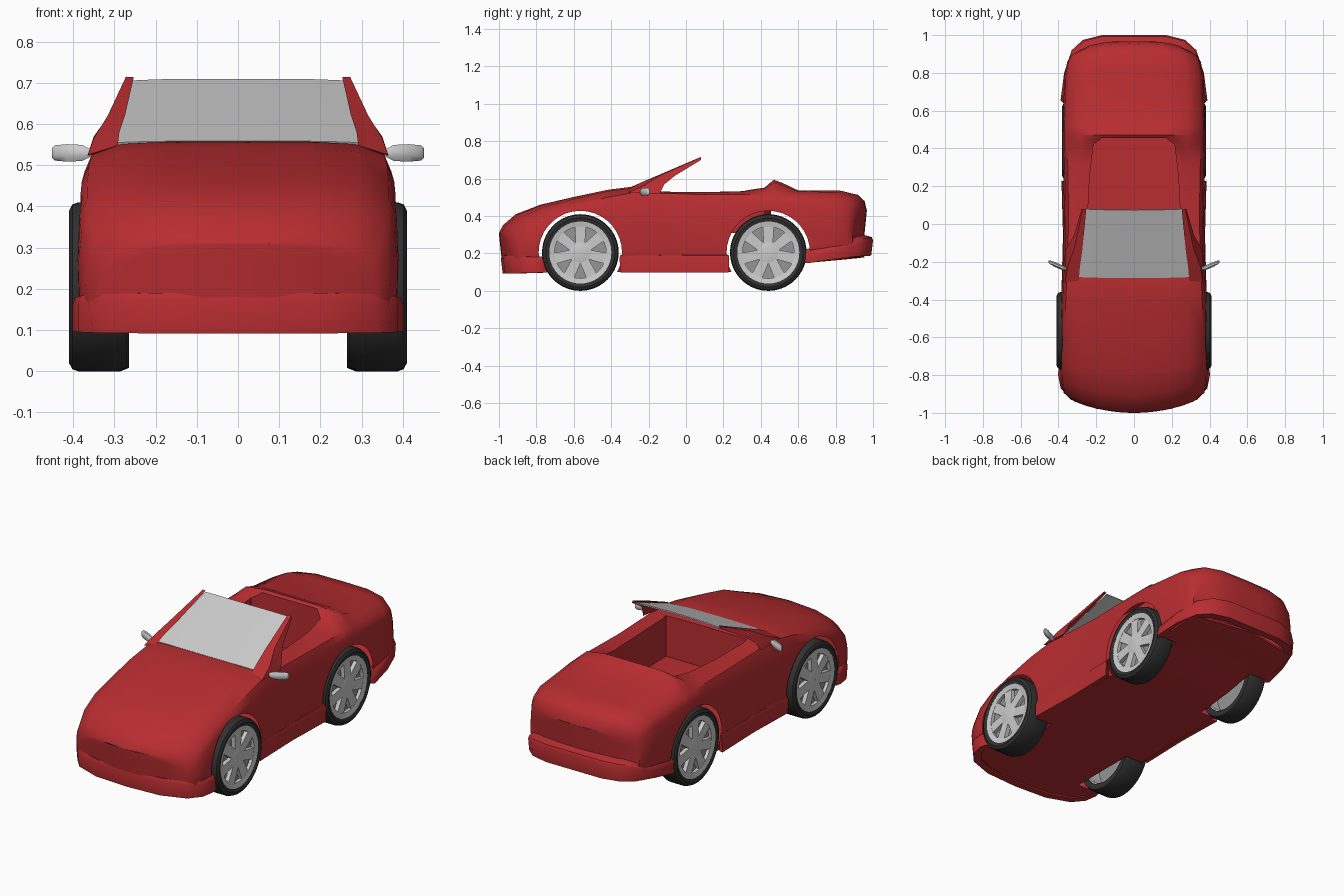
import bpy, bmesh, math

if "Cube" in bpy.data.objects:
    bpy.data.objects.remove(bpy.data.objects["Cube"])

def material(name, rgb):
    m = bpy.data.materials.new(name)
    m.diffuse_color = (*rgb, 1)
    m.use_nodes = True
    m.node_tree.nodes["Principled BSDF"].inputs["Base Color"].default_value = m.diffuse_color
    return m

RED = material("red_paint", (0.48, 0.026, 0.03))
BLACK = material("rubber", (0.03, 0.03, 0.03))
DARK = material("dark_metal", (0.3, 0.3, 0.3))

def make(name, verts, faces, mat=None, mirror=False):
    me = bpy.data.meshes.new(name)
    me.from_pydata(verts, [], faces)
    bm = bmesh.new()
    bm.from_mesh(me)
    if mirror:
        bmesh.ops.remove_doubles(bm, verts=bm.verts, dist=1e-5)
    bmesh.ops.recalc_face_normals(bm, faces=bm.faces)
    bm.to_mesh(me)
    bm.free()
    ob = bpy.data.objects.new(name, me)
    bpy.context.collection.objects.link(ob)
    if mat:
        me.materials.append(mat)
    if mirror:
        mod = ob.modifiers.new("mirror", 'MIRROR')
        mod.use_clip = True
    return ob

def loft(name, rings, mat=None, mirror=False, closed=False):
    n, m = len(rings[0]), len(rings)
    verts = [p for r in rings for p in r]
    faces = [(i % m * n + j, i % m * n + (j + 1) % n,
              (i + 1) % m * n + (j + 1) % n, (i + 1) % m * n + j)
             for i in range(m if closed else m - 1) for j in range(n)]
    if not closed:
        ends = [i for i in (0, m - 1) if any(abs(p[0]) > 1e-6 for p in rings[i])]
        faces += [tuple(i * n + j for j in range(n)) for i in ends]
    return make(name, verts, faces, mat, mirror)

# Body shell: stations of (y, bow, half width, bottom, shoulder, top)
stations = [
    (-1.0, .065, .335, .10, .275, .31), (-.98, .085, .37, .10, .31, .35),
    (-.91, .085, .386, .10, .37, .41), (-.78, .05, .39, .10, .42, .46),
    (-.6, .02, .389, .10, .46, .502), (-.42, 0, .385, .10, .50, .54),
    (-.28, 0, .378, .10, .525, .558), (-.14, 0, .371, .10, .522, .532),
    (.1, 0, .369, .10, .515, .53), (.3, 0, .373, .10, .515, .535),
    (.42, 0, .376, .115, .515, .555), (.47, 0, .376, .12, .515, .594),
    (.52, 0, .376, .13, .512, .575), (.6, 0, .373, .145, .505, .537),
    (.82, -.03, .366, .165, .49, .537), (.92, -.06, .352, .175, .465, .513),
    (.955, -.065, .335, .18, .43, .48), (.967, -.06, .315, .20, .385, .43)]

def half_section(st):
    y, bow, w, zb, zs, zt = st
    lo, hi = zb + .09, zs - .04
    return [(.95, zb), (1, lo), (1.005, (lo + hi) / 2), (.985, hi), (.94, zs),
            (.75, zt - .2 * (zt - zs)), (.45, zt)]

def on_section(st, f, z):
    y, bow, w = st[:3]
    if st is stations[0]:
        y += .11 * max(0, .3 - z)
    if st is stations[-1]:
        y -= .1 * max(0, .43 - z)
    return (f * w, y + bow * abs(f) ** (2 if y < 0 else 3.5), z)

rings = []
for st in stations:
    half = half_section(st)
    pts = [(0, st[3])] + half + [(0, st[5])] + [(-f, z) for f, z in reversed(half)]
    rings.append([on_section(st, f, z) for f, z in pts])
body = loft("body_shell", rings, RED)

# Cutters: wheel arches and cockpit opening
AXLES = (-.565, .44)
WELL_R, WELL_X, WHEEL_Z = .223, .258, .205
def cutter(ob):
    ob.hide_render = True
    mod = body.modifiers.new(ob.name, 'BOOLEAN')
    mod.operation, mod.solver, mod.object = 'DIFFERENCE', 'EXACT', ob
    return ob

cutters = []
for y in AXLES:
    for s in (1, -1):
        ring = [[(s * x, y + WELL_R * math.cos(math.tau * i / 36),
                  WHEEL_Z + WELL_R * math.sin(math.tau * i / 36)) for i in range(36)]
                for x in (WELL_X, .6)]
        cutters.append(cutter(loft("arch_cutter", ring)))
plan = [(.25, -.18), (.245, .05), (.235, .25), (.215, .42), (.17, .455)]
plan += [(-x, y) for x, y in reversed(plan)]
cutters.append(cutter(loft("cockpit_cutter", [[(x, y, z) for x, y in plan] for z in (.31, .9)])))

dg = bpy.context.evaluated_depsgraph_get()
mesh = bpy.data.meshes.new_from_object(body.evaluated_get(dg))
body.modifiers.clear()
body.data = mesh
for c in cutters:
    bpy.data.objects.remove(c)

# Open the wheel wells (hollow shell) and swap the flat end caps for curved ones
bm = bmesh.new()
bm.from_mesh(mesh)
def is_unwanted(f):
    if abs(f.calc_center_median().y) > .87 and len(f.verts) > 8:
        return True
    for y in AXLES:
        d = [math.hypot(v.co.y - y, v.co.z - WHEEL_Z) for v in f.verts]
        if max(d) < WELL_R + .002:
            if all(abs(abs(v.co.x) - WELL_X) < .001 for v in f.verts):
                return True
            if abs(f.normal.x) < .02 and min(d) > WELL_R - .003:
                return True
    return False
bmesh.ops.delete(bm, geom=[f for f in bm.faces if is_unwanted(f)], context='FACES')
for st in (stations[0], stations[-1]):
    rows = [[bm.verts.new(on_section(st, f * u / 4, z)) for u in range(-4, 5)]
            for f, z in half_section(st)]
    for a, b in zip(rows, rows[1:]):
        for i in range(8):
            bm.faces.new((a[i], a[i + 1], b[i + 1], b[i]))
bmesh.ops.remove_doubles(bm, verts=bm.verts, dist=1e-4)
bmesh.ops.recalc_face_normals(bm, faces=bm.faces)
bm.to_mesh(mesh)
bm.free()

# Bumpers and side skirts: bands of (x, y, top, bottom)
def band(name, path, inset=.95, rise=.004):
    rs = [[(x * inset, y * inset, t + rise), (x * .985, y * .993, t), (x, y, t - .018),
           (x, y * .99, b), (x * .93, y * .95, b)] for x, y, t, b in path]
    loft(name, rs, RED, mirror=True)

band("front_bumper", [(0, -.99, .19, .092), (.2, -.978, .19, .092), (.335, -.93, .188, .093),
                      (.388, -.87, .183, .095), (.402, -.8, .178, .097), (.396, -.765, .172, .098)])
band("rear_bumper", [(0, 1, .288, .188), (.17, 1, .288, .188), (.27, .975, .282, .187),
                     (.33, .92, .27, .184), (.37, .8, .235, .17), (.388, .66, .197, .148)], .93, .016)
band("side_skirt", [(.384, -.355, .19, .098), (.376, -.06, .19, .098), (.384, .23, .19, .098)])

# Windscreen and its pillars
glass = []
for t in (0, 1):
    for i in range(9):
        u = i / 4 - 1
        glass.append((u * (.299 - .042 * t), -.287 + .36 * t + .006 * u * u,
                      .559 + .151 * t - .004 * u ** 4))
screen = make("windscreen", glass, [(i, i + 1, i + 10, i + 9) for i in range(8)])
screen.modifiers.new("thickness", 'SOLIDIFY').thickness = .006
loft("windscreen_pillar", [
    [(.292, -.30, .548), (.365, -.31, .525), (.363, -.14, .52)],
    [(.288, -.24, .58), (.35, -.22, .566), (.35, -.115, .57)],
    [(.274, -.14, .622), (.316, -.13, .621), (.318, -.06, .615)],
    [(.253, .075, .714), (.272, .08, .715), (.277, .08, .70)]], RED, mirror=True)

# Door mirrors
rs = []
for x, y, z, h, d in ((.355, -.238, .53, .008, .008), (.378, -.232, .53, .021, .014),
                      (.415, -.216, .53, .023, .014), (.445, -.203, .53, .020, .011),
                      (.452, -.2, .53, .012, .006)):
    rs.append([(x, y + d * math.cos(math.tau * (i + .5) / 8), z + h * math.sin(math.tau * (i + .5) / 8))
               for i in range(8)])
loft("door_mirror", rs, mirror=True)

# Wheels: profiles of (radius, depth in from the outer face) spun round the axle
def lathe(name, prof, at, mat=None, n=40):
    x, y, s = at
    loft(name, [[(s * (x - d), y + r * math.cos(math.tau * k / n),
                  WHEEL_Z + r * math.sin(math.tau * k / n)) for r, d in prof]
                for k in range(n)], mat, closed=True)

def wheel(name, at, width):
    x, y, s = at
    lathe(name + "_tyre", [(.166, .006), (.185, 0), (.2, .008), (.205, .022), (.205, width - .02),
                           (.197, width), (.166, width)], at, BLACK)
    lathe(name + "_rim", [(.138, .012), (.167, .006), (.167, width - .01), (.158, width - .01),
                          (.158, .03), (.138, .03)], at)
    lathe(name + "_disc", [(.001, .035), (.159, .035), (.159, .042), (.001, .042)], at, DARK)
    lathe(name + "_hub", [(.001, .008), (.03, .008), (.058, .014), (.058, .036), (.001, .036)], at)
    verts, faces = [], []
    for k in range(7):
        a = math.tau * k / 7 + math.pi / 2
        b = len(verts)
        for d in (.013, .036):
            for r, h in ((.03, -.024), (.145, -.03), (.145, .03), (.03, .024)):
                verts.append((s * (x - d), y + r * math.cos(a) - h * math.sin(a),
                              WHEEL_Z + r * math.sin(a) + h * math.cos(a)))
        faces += [(b, b + 1, b + 2, b + 3), (b + 4, b + 5, b + 6, b + 7)]
        faces += [(b + i, b + (i + 1) % 4, b + 4 + (i + 1) % 4, b + 4 + i) for i in range(4)]
    make(name + "_spokes", verts, faces)

for s, side in ((1, "right"), (-1, "left")):
    wheel("front_wheel_" + side, (.41, AXLES[0], s), .14)
    wheel("rear_wheel_" + side, (.38, AXLES[1], s), .115)

# Smooth shading with sharp edges kept
bpy.ops.object.select_all(action='DESELECT')
for ob in bpy.context.scene.objects:
    ob.select_set(ob is not screen)
bpy.context.view_layer.objects.active = body
bpy.ops.object.shade_smooth_by_angle(angle=math.radians(42))
